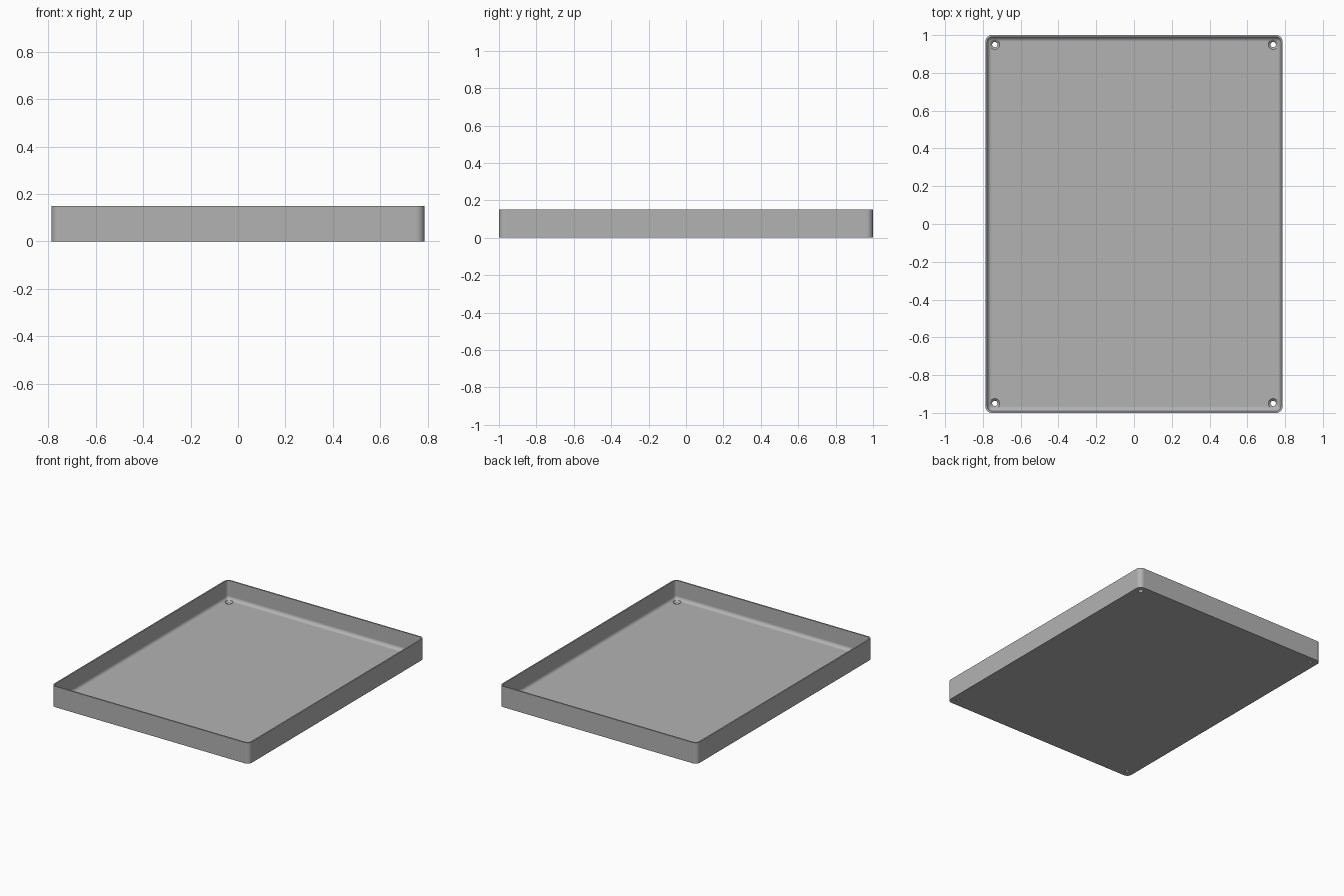
import bpy, bmesh, math
from math import sin, cos, pi

if "Cube" in bpy.data.objects:
    bpy.data.objects.remove(bpy.data.objects["Cube"])

HALF_X, HALF_Y, HEIGHT = 0.787, 1.0, 0.15
CORNER, WALL, FLOOR, FILLET = 0.035, 0.01, 0.015, 0.025
HOLE_X, HOLE_Y = 0.737, 0.95

grey = bpy.data.materials.new("light grey")
grey.use_nodes = True
grey.diffuse_color = (0.45, 0.45, 0.45, 1)
grey.node_tree.nodes["Principled BSDF"].inputs["Base Color"].default_value = grey.diffuse_color


def make_object(name, bm):
    bmesh.ops.recalc_face_normals(bm, faces=bm.faces)
    mesh = bpy.data.meshes.new(name)
    bm.to_mesh(mesh)
    bm.free()
    mesh.materials.append(grey)
    obj = bpy.data.objects.new(name, mesh)
    bpy.context.collection.objects.link(obj)
    return obj


def loft(bm, rings):
    """Skin a stack of equal-length point rings and cap both ends."""
    loops = [[bm.verts.new(p) for p in ring] for ring in rings]
    n = len(loops[0])
    for a, b in zip(loops, loops[1:]):
        for i in range(n):
            j = (i + 1) % n
            bm.faces.new((a[i], a[j], b[j], b[i]))
    bm.faces.new(loops[0])
    bm.faces.new(loops[-1])


def rounded_rect(inset, z, steps=8):
    r = max(CORNER - inset, 0.002)
    cx, cy = HALF_X - inset - r, HALF_Y - inset - r
    points = []
    for quarter, (sx, sy) in enumerate([(1, 1), (-1, 1), (-1, -1), (1, -1)]):
        for k in range(steps + 1):
            a = (quarter + k / steps) * pi / 2
            points.append((sx * cx + r * cos(a), sy * cy + r * sin(a), z))
    return points


def circle(x, y, r, z, sides=32):
    return [(x + r * cos(2 * pi * i / sides), y + r * sin(2 * pi * i / sides), z)
            for i in range(sides)]


# Tray: outer wall, rim, inner wall, then a fillet down to the floor
profile = [(0, 0), (0, HEIGHT), (WALL, HEIGHT)]
for k in range(9):
    a = k / 8 * pi / 2
    profile.append((WALL + FILLET * (1 - cos(a)), FLOOR + FILLET * (1 - sin(a))))
bm = bmesh.new()
loft(bm, [rounded_rect(inset, z) for inset, z in profile])
tray = make_object("tray", bm)

# Countersunk screw holes in the four corners
bm = bmesh.new()
for sx in (-1, 1):
    for sy in (-1, 1):
        x, y = sx * HOLE_X, sy * HOLE_Y
        loft(bm, [circle(x, y, r, z) for r, z in
                  ((0.014, -0.05), (0.014, 0.004), (0.026, FLOOR), (0.026, 0.05))])
cutter = make_object("screw_hole_cutter", bm)
cutter.hide_render = True

cut = tray.modifiers.new("screw holes", "BOOLEAN")
cut.operation = "DIFFERENCE"
cut.solver = "EXACT"
cut.object = cutter

bpy.ops.object.select_all(action="DESELECT")
tray.select_set(True)
bpy.context.view_layer.objects.active = tray
bpy.ops.object.modifier_apply(modifier=cut.name)
bpy.data.objects.remove(cutter)

# Smooth fillets with flat walls and floor
bpy.ops.object.shade_smooth_by_angle(angle=math.radians(30))
weighted = tray.modifiers.new("weighted normals", "WEIGHTED_NORMAL")
weighted.keep_sharp = True
